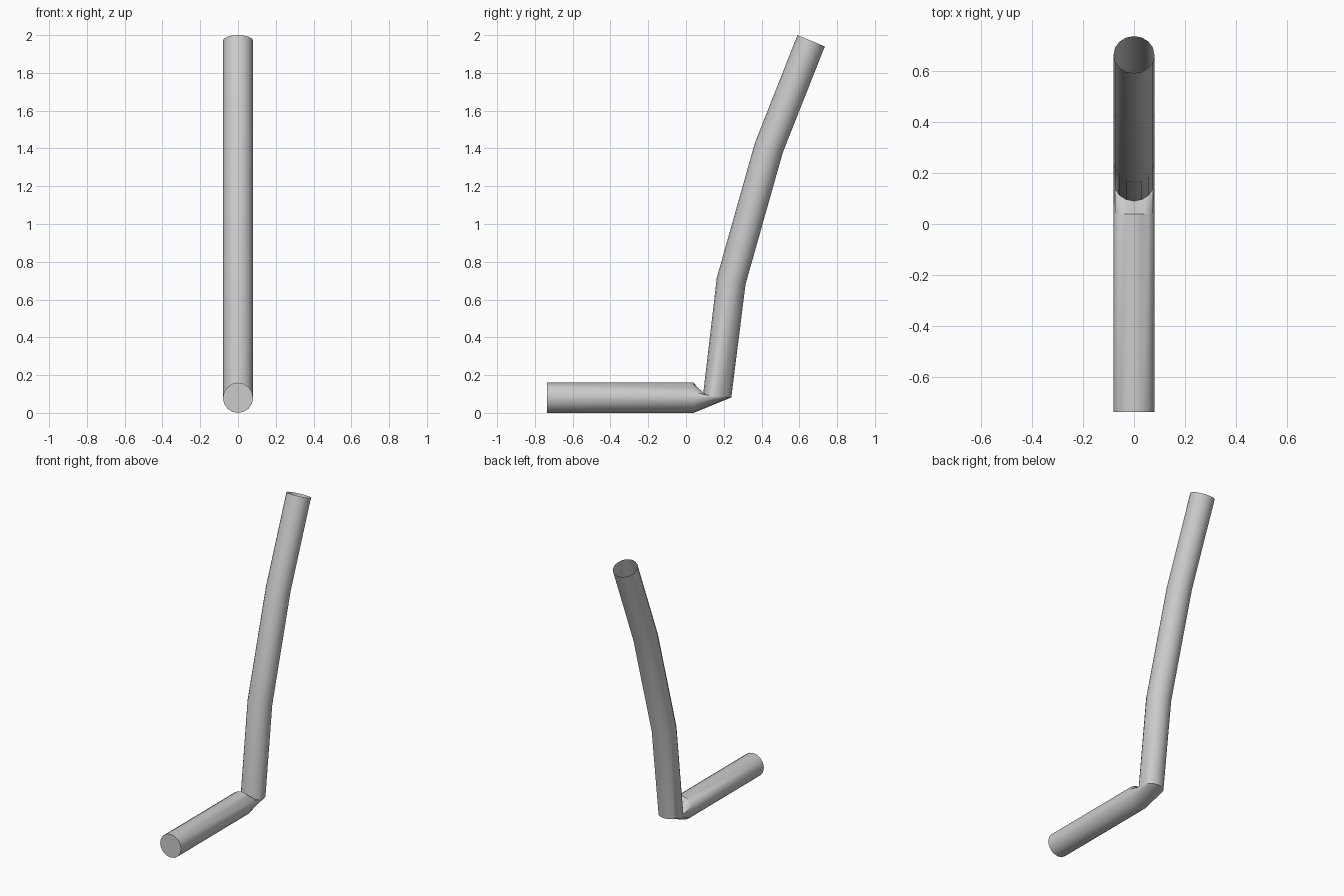
import bpy, bmesh, math
from mathutils import Vector

if "Cube" in bpy.data.objects:
    bpy.data.objects.remove(bpy.data.objects["Cube"])

SIDES = 16
RX = 0.08

# Each ring: upper/front point and lower/back point in the (y, z) plane
rings = [
    ((-0.735, 0.16), (-0.735, 0.0)),   # front end of the foot bar
    ((0.04, 0.16), (0.04, 0.0)),       # bar end before the elbow
    ((0.09, 0.092), (0.24, 0.082)),    # pinched elbow
    ((0.163, 0.715), (0.315, 0.68)),   # lower bend
    ((0.365, 1.43), (0.513, 1.38)),    # upper bend
    ((0.59, 2.0), (0.735, 1.94)),      # open top
]

bm = bmesh.new()
loops = []
for a, b in rings:
    a, b = Vector((0, *a)), Vector((0, *b))
    mid, half = (a + b) / 2, (a - b) / 2
    loop = []
    for i in range(SIDES):
        t = 2 * math.pi * i / SIDES
        loop.append(bm.verts.new(mid + half * math.cos(t) + Vector((RX * math.sin(t), 0, 0))))
    loops.append(loop)

# Tube walls
for lo, hi in zip(loops, loops[1:]):
    for i in range(SIDES):
        j = (i + 1) % SIDES
        bm.faces.new((lo[i], lo[j], hi[j], hi[i]))

# Closed front end, open top end
bm.faces.new(list(reversed(loops[0])))
bmesh.ops.recalc_face_normals(bm, faces=bm.faces[:])
if bm.faces[:][-1].normal.y > 0:
    bmesh.ops.reverse_faces(bm, faces=bm.faces[:])

mesh = bpy.data.meshes.new("bent_pipe")
bm.to_mesh(mesh)
bm.free()
pipe = bpy.data.objects.new("bent_pipe", mesh)
bpy.context.collection.objects.link(pipe)

# Plain grey
grey = bpy.data.materials.new("light grey")
grey.diffuse_color = (0.6, 0.6, 0.6, 1)
grey.use_nodes = True
grey.node_tree.nodes["Principled BSDF"].inputs["Base Color"].default_value = grey.diffuse_color
mesh.materials.append(grey)

bpy.context.view_layer.objects.active = pipe
pipe.select_set(True)
bpy.ops.object.shade_smooth_by_angle(angle=math.radians(35))
